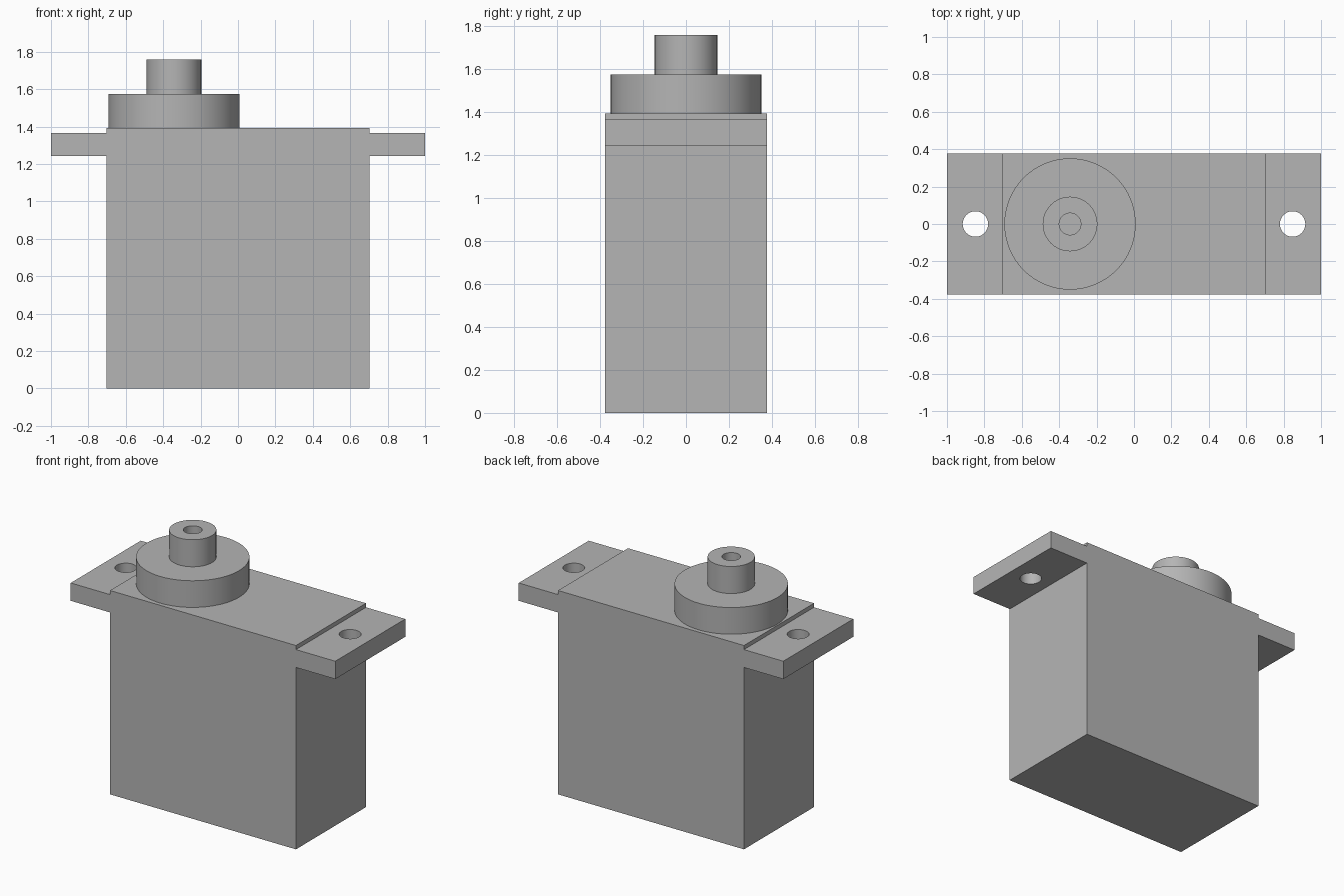
import bpy
import bmesh
from math import radians
from mathutils import Vector

cube = bpy.data.objects.get("Cube")
if cube:
    bpy.data.objects.remove(cube, do_unlink=True)

HALF_DEPTH = 0.378
CASE_TOP = 1.393
SHAFT_X = -0.342
HOLE_X = 0.848

grey = bpy.data.materials.new("plain grey")
grey.use_nodes = True
colour = (0.46, 0.46, 0.46, 1)
grey.diffuse_color = colour
grey.node_tree.nodes["Principled BSDF"].inputs["Base Color"].default_value = colour


def add_object(name, bm):
    bmesh.ops.recalc_face_normals(bm, faces=bm.faces)
    mesh = bpy.data.meshes.new(name)
    bm.to_mesh(mesh)
    bm.free()
    mesh.materials.append(grey)
    obj = bpy.data.objects.new(name, mesh)
    bpy.context.collection.objects.link(obj)
    return obj


def select_only(obj):
    bpy.ops.object.select_all(action="DESELECT")
    obj.select_set(True)
    bpy.context.view_layer.objects.active = obj


def smooth(obj):
    select_only(obj)
    bpy.ops.object.shade_smooth_by_angle(angle=radians(30))


# Case with mounting ears: mirrored half outline, extruded front to back
half = [(0.703, 0), (0.703, 1.243), (1, 1.243), (1, 1.365), (0.703, 1.365), (0.703, CASE_TOP)]
outline = half + [(-x, z) for x, z in reversed(half)]
bm = bmesh.new()
face = bm.faces.new([bm.verts.new((x, -HALF_DEPTH, z)) for x, z in outline])
extruded = bmesh.ops.extrude_face_region(bm, geom=[face], use_keep_orig=True)["geom"]
moved = [v for v in extruded if isinstance(v, bmesh.types.BMVert)]
bmesh.ops.translate(bm, verts=moved, vec=Vector((0, 2 * HALF_DEPTH, 0)))
case = add_object("case", bm)

# Screw holes through the ears
for side, x in (("right", -HOLE_X), ("left", HOLE_X)):
    bm = bmesh.new()
    bmesh.ops.create_cone(bm, cap_ends=True, segments=48, radius1=0.068, radius2=0.068, depth=0.4)
    bmesh.ops.translate(bm, verts=bm.verts, vec=Vector((x, 0, 1.3)))
    cutter = add_object(side + "_screw_hole_cutter", bm)
    cutter.hide_render = True
    cut = case.modifiers.new(side + "_screw_hole", "BOOLEAN")
    cut.operation = "DIFFERENCE"
    cut.solver = "EXACT"
    cut.object = cutter
    select_only(case)
    bpy.ops.object.modifier_apply(modifier=cut.name)
    bpy.data.objects.remove(cutter, do_unlink=True)
smooth(case)

# Gear boss and hollow output shaft: one lathed profile
profile = [(0, CASE_TOP), (0.351, CASE_TOP), (0.351, 1.575), (0.146, 1.575),
           (0.146, 1.76), (0.058, 1.76), (0.058, 1.575), (0, 1.575)]
bm = bmesh.new()
verts = [bm.verts.new((r, 0, z)) for r, z in profile]
edges = [bm.edges.new(pair) for pair in zip(verts, verts[1:])]
bmesh.ops.spin(bm, geom=verts + edges, cent=(0, 0, 0), axis=(0, 0, 1),
               angle=radians(360), steps=64, use_merge=True)
bmesh.ops.remove_doubles(bm, verts=bm.verts, dist=0.0001)
boss = add_object("gear_boss_and_shaft", bm)
boss.location.x = SHAFT_X
smooth(boss)
